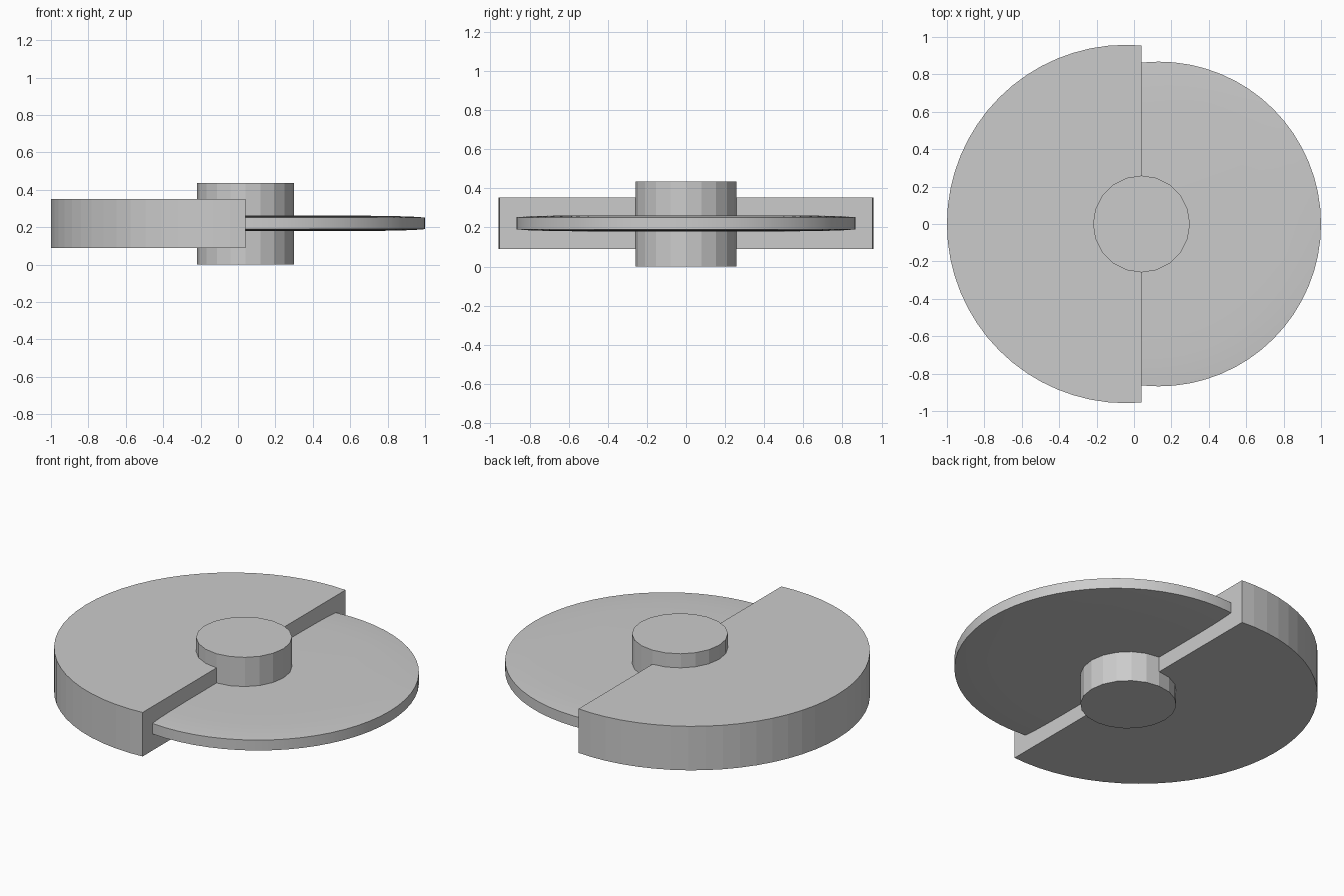
import bpy, bmesh, math

if "Cube" in bpy.data.objects:
    bpy.data.objects.remove(bpy.data.objects["Cube"])

CUT_X = 0.04


def turned(name, profile, cx, sides, keep=0, smooth=False):
    """Revolve an (r, z) profile about x=cx; keep=+1/-1 keeps one side of the cut plane."""
    bm = bmesh.new()
    rings = []
    for r, z in profile:
        rings.append([bm.verts.new((cx + r * math.cos(2 * math.pi * i / sides),
                                    r * math.sin(2 * math.pi * i / sides), z))
                      for i in range(sides)])
    for a, b in zip(rings, rings[1:]):
        for i in range(sides):
            j = (i + 1) % sides
            bm.faces.new((a[i], a[j], b[j], b[i]))
    bm.faces.new(rings[0][::-1])
    bm.faces.new(rings[-1])
    if keep:
        res = bmesh.ops.bisect_plane(bm, geom=bm.verts[:] + bm.edges[:] + bm.faces[:],
                                     plane_co=(CUT_X, 0, 0), plane_no=(keep, 0, 0),
                                     clear_inner=True)
        bmesh.ops.holes_fill(bm, edges=[e for e in bm.edges if e.is_boundary], sides=0)
    bmesh.ops.recalc_face_normals(bm, faces=bm.faces[:])
    mesh = bpy.data.meshes.new(name)
    bm.to_mesh(mesh)
    bm.free()
    ob = bpy.data.objects.new(name, mesh)
    bpy.context.collection.objects.link(ob)
    if smooth:
        bpy.ops.object.select_all(action='DESELECT')
        ob.select_set(True)
        bpy.context.view_layer.objects.active = ob
        bpy.ops.object.shade_smooth_by_angle(angle=math.radians(30))
    return ob


# Central hub
turned("hub", [(0.259, 0.0), (0.259, 0.436)], CUT_X, 20)

# Thick half disc on the left
turned("thick_half", [(0.958, 0.09), (0.958, 0.352)], -0.042, 64, keep=-1)

# Thin half disc on the right, its faces easing down towards the rim
mid = 0.221
half = [(0.55, 0.041), (0.70, 0.039), (0.80, 0.036), (0.868, 0.031)]
thin = [(r, mid - h) for r, h in half] + [(r, mid + h) for r, h in reversed(half)]
turned("thin_half", thin, 0.132, 64, keep=1, smooth=True)
